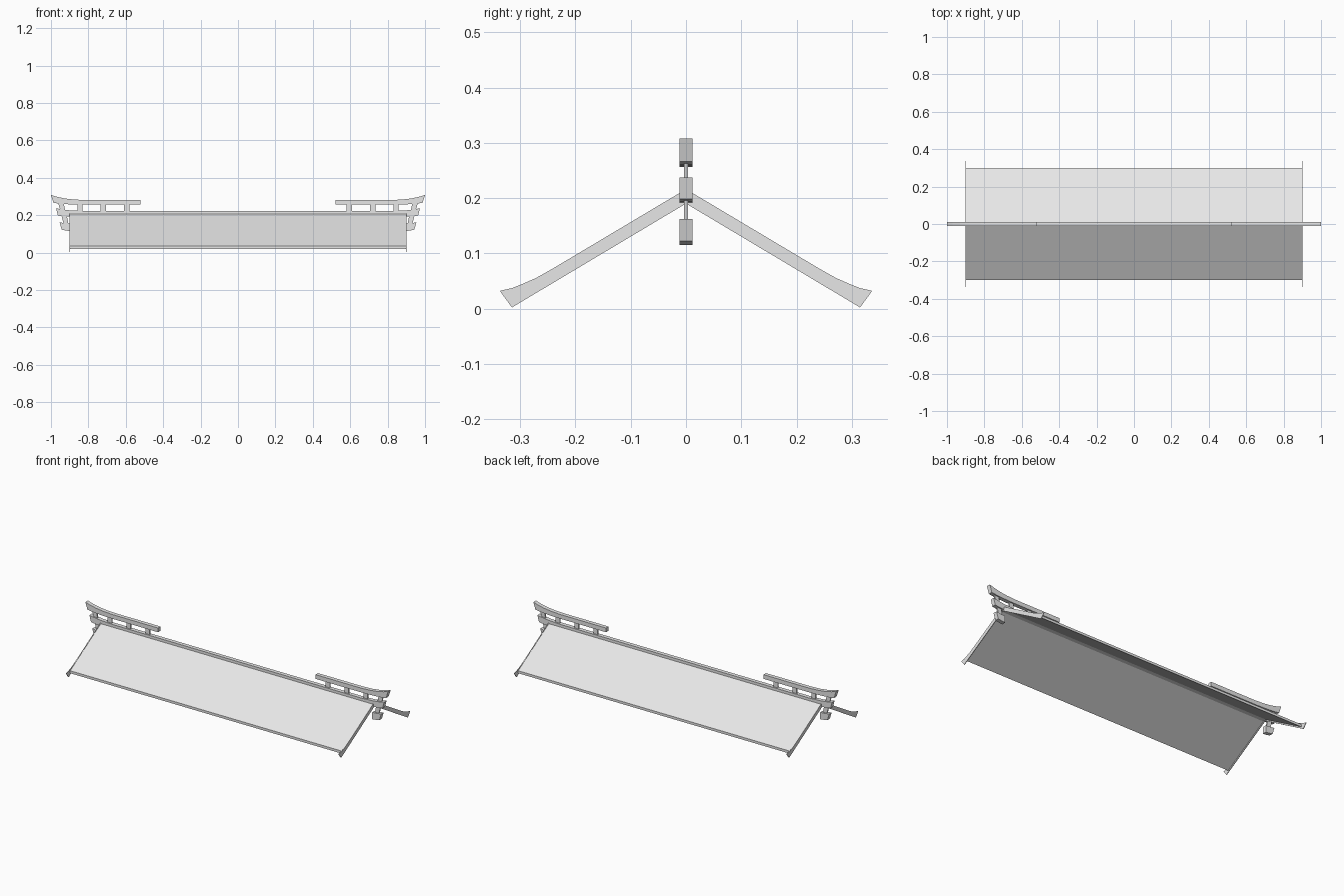
import bpy
import bmesh

cube = bpy.data.objects.get("Cube")
if cube:
    bpy.data.objects.remove(cube, do_unlink=True)

grey = bpy.data.materials.new("plain_grey")
grey.use_nodes = True
COLOUR = (0.8, 0.8, 0.8, 1)
grey.diffuse_color = COLOUR
grey.node_tree.nodes["Principled BSDF"].inputs["Base Color"].default_value = COLOUR


def prism(name, outline, axis, low, high):
    """Extrude a flat outline along x (outline is y, z) or y (outline is x, z)."""
    bm = bmesh.new()
    place = (lambda a, b, d: (d, a, b)) if axis == "x" else (lambda a, b, d: (a, d, b))
    ends = [[bm.verts.new(place(a, b, d)) for a, b in outline] for d in (low, high)]
    bm.faces.new(ends[0])
    bm.faces.new(ends[1])
    n = len(outline)
    for i in range(n):
        j = (i + 1) % n
        bm.faces.new((ends[0][i], ends[0][j], ends[1][j], ends[1][i]))
    bmesh.ops.recalc_face_normals(bm, faces=bm.faces)
    mesh = bpy.data.meshes.new(name)
    bm.to_mesh(mesh)
    bm.free()
    mesh.materials.append(grey)
    obj = bpy.data.objects.new(name, mesh)
    bpy.context.collection.objects.link(obj)
    return obj


def mirrored(half):
    """Complete a symmetric outline from its positive half."""
    return half + [(-a, b) for a, b in reversed(half) if a > 0]


def both_ends(name, outline, half_width):
    for side, sign in (("left", 1), ("right", -1)):
        prism(f"{side}_{name}", [(sign * a, b) for a, b in outline],
              "y", -half_width, half_width)


BEAM = 0.012
POST = 0.004

# Roof slopes
for side, s in (("front", -1), ("back", 1)):
    prism(f"{side}_roof_slope",
          [(0, 0.213), (s * 0.3, 0.035), (s * 0.3, 0.02), (0, 0.198)], "x", -0.9, 0.9)

# Gable boards with flared feet
board = [(0, 0.216), (0.24, 0.073), (0.272, 0.055), (0.295, 0.045), (0.315, 0.037),
         (0.337, 0.032), (0.315, 0.002), (0, 0.19)]
board_outline = board + [(-a, b) for a, b in reversed(board) if a > 0]
for side, x in (("left", 0.9), ("right", -0.9)):
    prism(f"{side}_gable_board", board_outline, "x", x - 0.002, x + 0.002)

# Ridge beam with upturned tips
ridge = [(0.82, 0.222), (0.9, 0.226), (0.94, 0.231), (0.973, 0.237),
         (0.963, 0.198), (0.93, 0.194), (0.88, 0.191)]
prism("ridge_beam", mirrored(ridge), "y", -BEAM, BEAM)

# Raised beams sweeping up at the ends
both_ends("raised_beam",
          [(0.52, 0.281), (0.82, 0.281), (0.88, 0.284), (0.93, 0.290), (0.97, 0.299),
           (1.0, 0.308), (0.986, 0.266), (0.95, 0.261), (0.9, 0.258), (0.84, 0.256),
           (0.52, 0.256)], BEAM)

# Short beams under the ridge tips
both_ends("lower_beam",
          [(0.895, 0.156), (0.93, 0.158), (0.954, 0.162), (0.942, 0.122),
           (0.92, 0.118), (0.895, 0.115)], BEAM)

# Upright and leaning posts
for i, x in enumerate((0.595, 0.72, 0.845)):
    both_ends(f"post_{i + 1}",
              [(x - 0.014, 0.215), (x + 0.014, 0.215), (x + 0.014, 0.262), (x - 0.014, 0.262)],
              POST)
both_ends("upper_leaning_post",
          [(0.923, 0.22), (0.949, 0.22), (0.962, 0.268), (0.933, 0.268)], POST)
both_ends("lower_leaning_post",
          [(0.906, 0.15), (0.932, 0.15), (0.945, 0.205), (0.917, 0.205)], POST)
